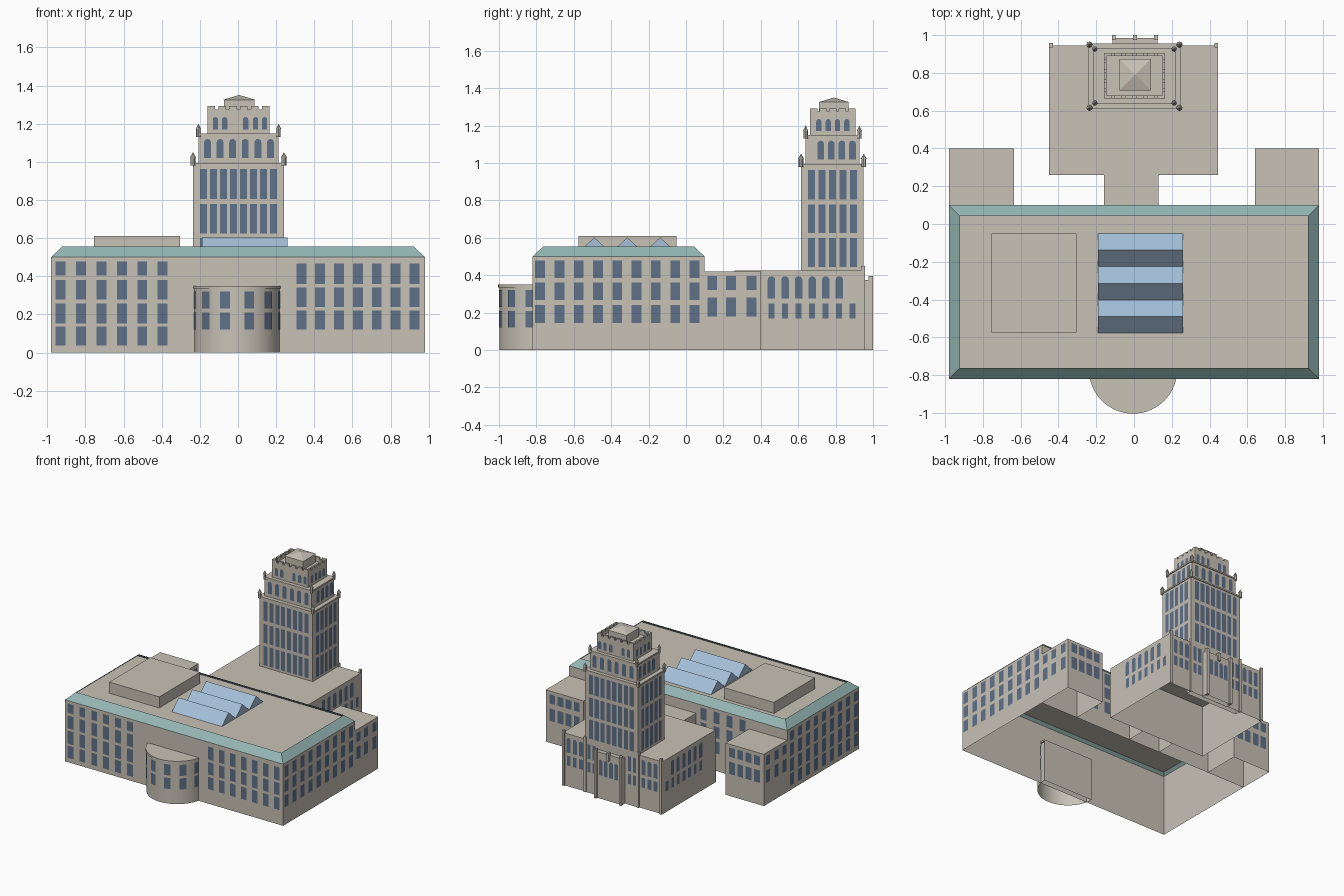
import bpy, bmesh
from math import sin, cos, pi, radians
from mathutils import Vector, Matrix

old = bpy.data.objects.get("Cube")
if old:
    bpy.data.objects.remove(old)


def material(name, rgb):
    lin = [(c / 255 / 12.92) if c < 11 else ((c / 255 + .055) / 1.055) ** 2.4 for c in rgb]
    m = bpy.data.materials.new(name)
    m.use_nodes = True
    m.diffuse_color = (*lin, 1)
    m.node_tree.nodes["Principled BSDF"].inputs["Base Color"].default_value = (*lin, 1)
    return m


STONE = material("limestone", (200, 194, 182))
COPPER = material("copper_teal", (148, 182, 180))
PANE = material("window_blue", (95, 113, 136))
SKY = material("skylight_blue", (163, 191, 215))


def finish(name, bm, mat, smooth=False):
    me = bpy.data.meshes.new(name)
    bm.to_mesh(me)
    bm.free()
    me.materials.append(mat)
    ob = bpy.data.objects.new(name, me)
    bpy.context.collection.objects.link(ob)
    if smooth:
        bpy.ops.object.select_all(action='DESELECT')
        ob.select_set(True)
        bpy.context.view_layer.objects.active = ob
        bpy.ops.object.shade_smooth_by_angle(angle=radians(30))
    return ob


def add_box(bm, x, y, z, taper=0, drop_bottom=True, drop_top=False):
    """Box from (min, max) pairs; taper pulls the top edges inward."""
    verts = bmesh.ops.create_cube(bm, size=1)["verts"]
    faces = {f for v in verts for f in v.link_faces}
    doomed = [f for f in faces if (drop_bottom and f.normal.z < -.5) or (drop_top and f.normal.z > .5)]
    for v in verts:
        sx, sy, sz = (1 if c > 0 else 0 for c in v.co)
        pull = taper * sz
        v.co = (x[sx] + pull * (1 - 2 * sx), y[sy] + pull * (1 - 2 * sy), z[sz])
    bmesh.ops.delete(bm, geom=doomed, context='FACES')


def box(name, x, y, z, mat=STONE, **kw):
    bm = bmesh.new()
    add_box(bm, x, y, z, **kw)
    return finish(name, bm, mat)


def spread(a, b, n):
    return [a + (b - a) * i / (n - 1) for i in range(n)]


def pane(bm, point, u, w, z0, z1, arch):
    """One upright window plate centred on point, running along u."""
    h = w / 2
    outline = [(-h, z0), (h, z0)]
    if arch:
        outline += [(h * cos(a), z1 - h + h * sin(a)) for a in spread(0, pi, 7)]
    else:
        outline += [(h, z1), (-h, z1)]
    bm.faces.new([bm.verts.new((point[0] + u[0] * s, point[1] + u[1] * s, z)) for s, z in outline])


ALONG = {"front": (1, 0), "right": (0, 1), "back": (-1, 0), "left": (0, -1)}


def windows(name, side, plane, centres, rows, w=.052, arch=False):
    """Grid of window plates on the wall at the given plane."""
    bm = bmesh.new()
    u = ALONG[side]
    n = Vector((u[1], -u[0])) * .003
    for c in centres:
        p = Vector((c, plane)) if u[0] else Vector((plane, c))
        for z0, z1 in rows:
            pane(bm, p + n, u, w, z0, z1, arch)
    finish(f"{name}_{side}_windows", bm, PANE)


def finials(name, spots, z, r=.013, height=.07):
    """Small octagonal turrets with pointed tips."""
    bm = bmesh.new()
    for x, y in spots:
        for r0, r1, a, b in ((r, r, 0, .6), (r * 1.25, 0, .6, 1)):
            bmesh.ops.create_cone(bm, cap_ends=True, segments=8, radius1=r0, radius2=r1, depth=(b - a) * height,
                                  matrix=Matrix.Translation((x, y, z + (a + b) / 2 * height)))
    finish(name, bm, STONE)


# main hall: open-bottomed walls, sloped copper edge, sunken flat roof
X, Y = (-.98, .98), (-.82, .1)
box("main_walls", X, Y, (0, .5), drop_top=True)
box("copper_roof_edge", X, Y, (.5, .555), COPPER, taper=.058, drop_top=True)
bm = bmesh.new()
bm.faces.new([bm.verts.new((x, y, .52)) for x, y in
              ((-.958, -.798), (.958, -.798), (.958, .078), (-.958, .078))])
finish("flat_roof", bm, STONE)
box("roof_plant_room", (-.755, -.305), (-.575, -.05), (.52, .61))

# sawtooth skylights: three ridges
bm = bmesh.new()
pitch = .176
for i in range(3):
    y0 = -.578 + i * pitch
    ends = [[bm.verts.new((x, y0 + dy, z)) for dy, z in ((0, .521), (pitch, .521), (pitch / 2, .602))]
            for x in (-.19, .26)]
    a, b = ends
    bm.faces.new(b)
    bm.faces.new(a[::-1])
    bm.faces.new((a[0], b[0], b[2], a[2]))
    bm.faces.new((a[2], b[2], b[1], a[1]))
finish("skylights", bm, SKY)

# main hall windows
THREE = [(.12, .22), (.24, .34), (.36, .466)]
FOUR = [(.037, .136), (.152, .257), (.277, .38), (.403, .478)]
END = [(.144, .24), (.267, .36), (.385, .48)]
windows("main_west", "front", Y[0], spread(-.93, -.395, 6), FOUR)
windows("main_east", "front", Y[0], spread(.332, .925, 7), THREE)
windows("main", "right", X[1], spread(-.78, .045, 9), END)
windows("main", "left", X[0], spread(-.78, .045, 9), FOUR)
for s in (-1, 1):
    windows(f"main_{'west' if s < 0 else 'east'}", "back", Y[1], [s * c for c in spread(.23, .58, 4)], END)

# curved entrance bay with rim
CX, CY, R = -.005, -.77, .228


def bay(name, r, z0, z1):
    bm = bmesh.new()
    ring = [(CX + r * cos(a), CY + r * sin(a)) for a in spread(pi, 2 * pi, 33)]
    low, top = ([bm.verts.new((x, y, z)) for x, y in ring] for z in (z0, z1))
    for i in range(len(ring)):
        j = (i + 1) % len(ring)
        bm.faces.new((low[i], low[j], top[j], top[i]))
    bm.faces.new(top)
    finish(name, bm, STONE, smooth=True)


bay("entrance_bay", R, 0, .335)
bay("entrance_bay_rim", R + .006, .335, .35)
bm = bmesh.new()
for deg in (-74, -45, -16, 16, 45, 74):
    a = radians(deg)
    for z0, z1 in ((.12, .21), (.23, .32)):
        pane(bm, (CX + (R + .003) * sin(a), CY - (R + .003) * cos(a)), (cos(a), sin(a)), .053, z0, z1, False)
finish("entrance_bay_windows", bm, PANE)

# two rear wings
WING = [(.18, .28), (.32, .395)]
for name, x in (("west_wing", (-.98, -.635)), ("east_wing", (.64, .98))):
    box(name, x, (.1, .4), (0, .42))
    windows(name, "back", .4, spread(x[0] + .06, x[1] - .06, 4), WING)
    windows(name, "right", x[1], (.14, .24, .35), WING)
    windows(name, "left", x[0], (.14, .24, .35), WING)

# rear block, link and back pavilion
box("link", (-.16, .13), (.1, .26), (0, .42))
box("rear_block", (-.45, .445), (.26, .945), (0, .425))
box("back_pavilion", (-.115, .125), (.94, .985), (0, .375))
for side, x in (("left", -.45), ("right", .445)):
    windows("rear_block_upper", side, x, spread(.457, .82, 6), [(.275, .395)], .04, True)
    windows("rear_block_lower", side, x, spread(.457, .89, 7), [(.17, .25)], .034)
for s in (-1, 1):
    tag = "west" if s < 0 else "east"
    spots = [s * c for c in (.28, .335, .39)]
    windows(f"rear_block_{tag}_upper", "back", .945, spots, [(.275, .395)], .036, True)
    windows(f"rear_block_{tag}_lower", "back", .945, spots, [(.17, .25)], .034)
    windows(f"tower_base_{tag}", "back", .95, [s * .16, s * .205], [(.17, .25), (.275, .395)], .03)
windows("pavilion", "back", .985, spread(-.065, .075, 4), [(.19, .32)], .033, True)

# pilasters on the back corners
for i, x in enumerate((-.44, -.235, .24, .436)):
    box(f"corner_pilaster_{i}", (x - .01, x + .01), (.935, .957), (0, .45))
for i, x in enumerate((-.107, .005, .117)):
    z0 = .33 if i == 1 else 0
    box(f"pavilion_pilaster_{i}", (x - .01, x + .01), (.975, 1), (z0, .395), drop_bottom=False)

# stepped tower
T1, T2, T3 = ((-.236, .241), (.615, .95)), ((-.208, .213), (.64, .927)), ((-.16, .165), (.664, .905))
box("tower_back_wall", T1[0], (.9, .95), (0, .43))
for name, (x, y), z in (("tower_shaft", T1, (.42, .99)), ("tower_middle", T2, (.99, 1.145)),
                        ("tower_top", T3, (1.145, 1.255))):
    box(name, x, y, z)
for name, (x, y), z in (("shaft_cornice", T1, .982), ("middle_cornice", T2, 1.137)):
    e = .006
    box(name, (x[0] - e, x[1] + e), (y[0] - e, y[1] + e), (z, z + .012), drop_bottom=False)
finials("shaft_finials", [(x, y) for x in T1[0] for y in T1[1]], .98)
finials("middle_finials", [(x, y) for x in T2[0] for y in T2[1]], 1.13, .011)

SHAFT = [(.444, .6), (.625, .778), (.806, .963)]
TIERS = [
    ("shaft", T1, spread(-.18, .187, 8), spread(.672, .896, 5), SHAFT, .037, False),
    ("middle", T2, spread(-.16, .17, 6), spread(.72, .89, 4), [(1.02, 1.12)], .036, True),
    ("top", T3, (-.118, -.07, .04, .092, .139), spread(.71, .86, 4), [(1.17, 1.235)], .028, True),
]
for name, (x, y), xs, ys, rows, w, arch in TIERS:
    windows(name, "front", y[0], xs, rows, w, arch)
    windows(name, "back", y[1], xs, rows, w, arch)
    windows(name, "left", x[0], ys, rows, w, arch)
    windows(name, "right", x[1], ys, rows, w, arch)

# battlements: low parapet ring with merlons
bm = bmesh.new()
(x0, x1), (y0, y1) = T3
t = .015


def battlement(z, gaps):
    for y in ((y0, y0 + t), (y1 - t, y1)):
        for c in spread(x0, x1 - gaps[0], gaps[1]):
            add_box(bm, (c, c + gaps[0]), y, z)
    for x in ((x0, x0 + t), (x1 - t, x1)):
        for c in spread(y0, y1 - gaps[2], gaps[3]):
            add_box(bm, x, (c, c + gaps[2]), z)


for y in ((y0, y0 + t), (y1 - t, y1)):
    add_box(bm, (x0, x1), y, (1.255, 1.275))
for x in ((x0, x0 + t), (x1 - t, x1)):
    add_box(bm, x, (y0 + t, y1 - t), (1.255, 1.275))
battlement((1.275, 1.292), (.04, 6, .038, 5))
finish("battlements", bm, STONE)

# lantern with pyramid cap
box("lantern", (-.074, .086), (.712, .87), (1.255, 1.325))
box("lantern_cap", (-.078, .09), (.708, .874), (1.325, 1.35), taper=.083, drop_bottom=False)
